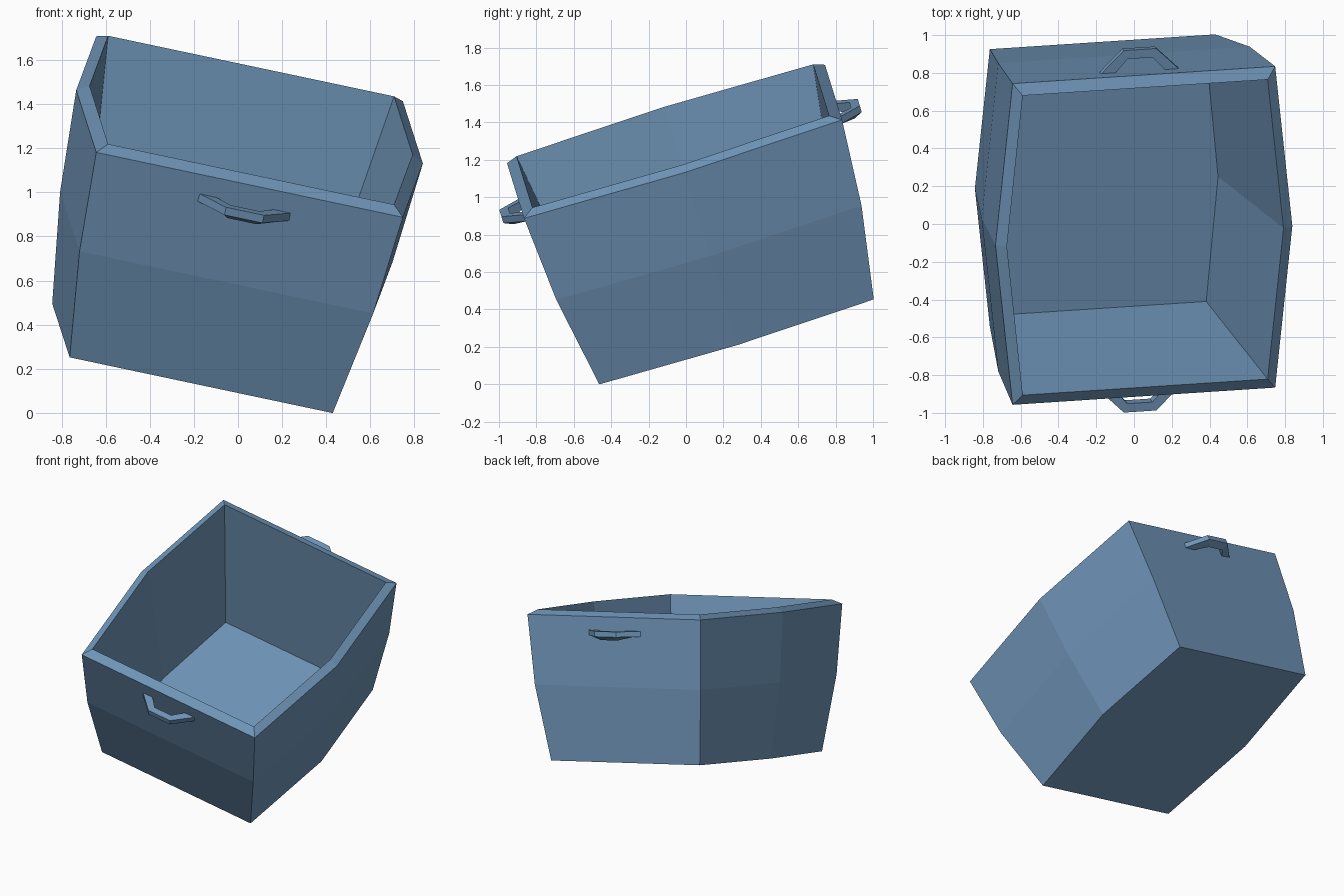
import bpy, bmesh
from math import radians
from mathutils import Matrix

if "Cube" in bpy.data.objects:
    bpy.data.objects.remove(bpy.data.objects["Cube"])

# Tilted frame shared by all parts
TILT = (Matrix.Rotation(radians(17.2), 4, 'X') @ Matrix.Rotation(radians(12.5), 4, 'Y')
        @ Matrix.Translation((-0.221, 0.325, 0)))

BLUE = bpy.data.materials.new("slate_blue")
BLUE.diffuse_color = (0.16, 0.30, 0.48, 1)
BLUE.use_nodes = True
BLUE.node_tree.nodes["Principled BSDF"].inputs["Base Color"].default_value = BLUE.diffuse_color


def loft(name, rings):
    """Join equal-sized point rings with quads and cap both ends."""
    bm = bmesh.new()
    loops = [[bm.verts.new(p) for p in ring] for ring in rings]
    for a, b in zip(loops, loops[1:]):
        n = len(a)
        for i in range(n):
            j = (i + 1) % n
            bm.faces.new((a[i], a[j], b[j], b[i]))
    bm.faces.new(loops[0])
    bm.faces.new(loops[-1])
    bmesh.ops.recalc_face_normals(bm, faces=bm.faces)
    bm.transform(TILT)
    mesh = bpy.data.meshes.new(name)
    bm.to_mesh(mesh)
    bm.free()
    mesh.materials.append(BLUE)
    obj = bpy.data.objects.new(name, mesh)
    bpy.context.collection.objects.link(obj)
    return obj


def box_ring(x, xm, y, z):
    """Six-sided plan with bulging left and right sides."""
    return [(-x, -y, z), (x, -y, z), (xm, 0, z), (x, y, z), (-x, y, z), (-xm, 0, z)]


# Open box: outside going up, over the rim, straight inside down to the floor
loft("open_box", [box_ring(*r) for r in (
    (0.611, 0.692, 0.768, 0.226),
    (0.682, 0.772, 0.854, 0.753),
    (0.712, 0.805, 0.890, 1.239),
    (0.664, 0.750, 0.830, 1.271),
    (0.548, 0.612, 0.688, 0.292))])

# Bracket handles: outer x, y, inner x, y and inner underside height along the bar
BAR = [(-0.218, 0.875, -0.140, 0.875, 1.105), (-0.088, 1.003, -0.068, 0.955, 1.083),
       (0.088, 1.003, 0.068, 0.955, 1.083), (0.218, 0.875, 0.140, 0.875, 1.105)]
for name, side in (("front_handle", -1), ("back_handle", 1)):
    loft(name, [[(ox, side * oy, 1.109), (ox, side * oy, 1.146),
                 (ix, side * iy, 1.146), (ix, side * iy, low)]
                for ox, oy, ix, iy, low in BAR])
